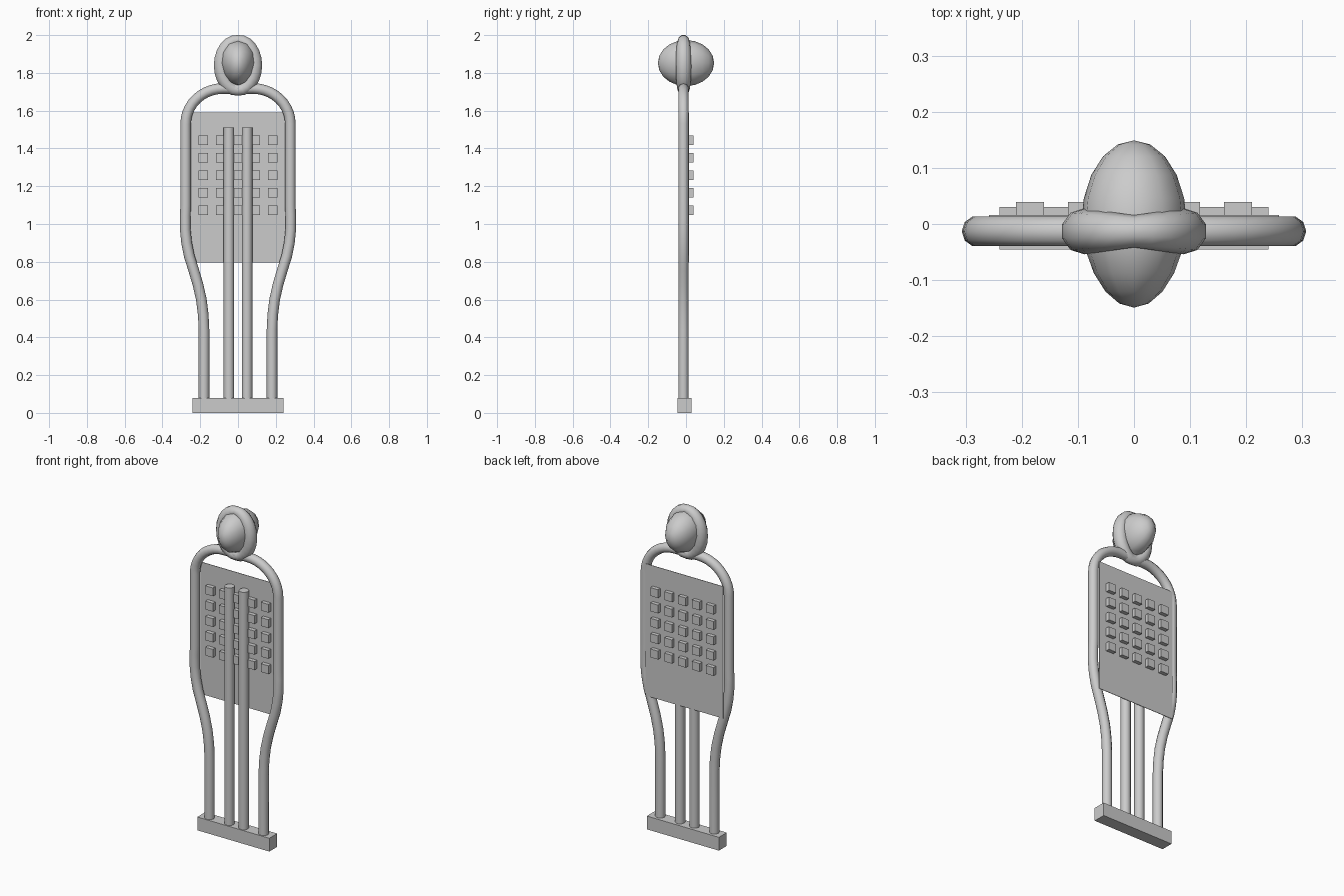
import bpy, bmesh, math

if "Cube" in bpy.data.objects:
    bpy.data.objects.remove(bpy.data.objects["Cube"])

Y = -0.013  # depth of the tube centre line


def smooth(ob, angle=40):
    bpy.ops.object.select_all(action='DESELECT')
    ob.select_set(True)
    bpy.context.view_layer.objects.active = ob
    bpy.ops.object.shade_smooth_by_angle(angle=math.radians(angle))


def tube(name, pts, radius, cyclic=False):
    """Round tube along (x, z, radius factor) points, turned into a mesh."""
    cu = bpy.data.curves.new(name, 'CURVE')
    cu.dimensions = '3D'
    cu.bevel_depth = radius
    cu.bevel_resolution = 3
    cu.use_fill_caps = not cyclic
    sp = cu.splines.new('POLY')
    sp.points.add(len(pts) - 1)
    for p, (x, z, f) in zip(sp.points, pts):
        p.co = (x, Y, z, 1)
        p.radius = f
    sp.use_cyclic_u = cyclic
    ob = bpy.data.objects.new(name, cu)
    bpy.context.collection.objects.link(ob)
    bpy.ops.object.select_all(action='DESELECT')
    ob.select_set(True)
    bpy.context.view_layer.objects.active = ob
    bpy.ops.object.convert(target='MESH')
    ob = bpy.context.view_layer.objects.active
    smooth(ob)
    return ob


def box(name, lo, hi):
    bpy.ops.mesh.primitive_cube_add(size=1, location=[(a + b) / 2 for a, b in zip(lo, hi)])
    ob = bpy.context.object
    ob.name = name
    ob.scale = [b - a for a, b in zip(lo, hi)]
    return ob


# base block
box("base", (-0.24, -0.045, 0), (0.24, 0.03, 0.08))

# outer frame: curved leg, straight side and shoulder arch, mirrored
side = [(0.18, 0.06), (0.18, 0.44), (0.184, 0.52), (0.194, 0.60), (0.212, 0.68),
        (0.236, 0.76), (0.258, 0.83), (0.272, 0.90), (0.279, 0.97), (0.279, 1.04),
        (0.277, 1.10)]
for i in range(11):
    a = math.radians(9 * i)
    side.append((0.08 + 0.197 * math.cos(a), 1.53 + 0.187 * math.sin(a)))
right = [(x, z, 1) for x, z in side]
left = [(-x, z, 1) for x, z in reversed(side)]
tube("outer_frame", right + left, 0.028)

# two centre poles
for s in (-1, 1):
    tube("centre_pole", [(s * 0.048, 0.06, 1), (s * 0.048, 1.51, 1)], 0.028)

# back panel (thin sheet)
box("panel", (-0.258, 0.013, 0.795), (0.258, 0.016, 1.59))

# grid of small cubes set through the panel
for r in range(5):
    for c in range(5):
        x, z = (c - 2) * 0.0925, 1.0725 + r * 0.0925
        box("panel_cube", (x - 0.025, -0.011, z - 0.025), (x + 0.025, 0.039, z + 0.025))

# head ring, thicker at the sides
ring = []
for i in range(24):
    a = 2 * math.pi * i / 24
    c, s = math.cos(a), math.sin(a)
    ring.append((0.089 * c, 1.84 + 0.133 * s, 0.70 + 0.30 * abs(c)))
tube("head_ring", ring, 0.041, cyclic=True)

# faceted egg-shaped head pushed through the ring, poles along y
bm = bmesh.new()
bmesh.ops.create_uvsphere(bm, u_segments=12, v_segments=10, radius=1)
for v in bm.verts:
    x, depth, up = v.co.x, v.co.z, v.co.y
    taper = 1 + 0.12 * up - 0.1 * max(0, -depth)
    v.co = (0.094 * x * taper, 0.149 * depth, 1.852 + 0.122 * up)
bmesh.ops.recalc_face_normals(bm, faces=bm.faces)
me = bpy.data.meshes.new("head")
bm.to_mesh(me)
bm.free()
head = bpy.data.objects.new("head", me)
bpy.context.collection.objects.link(head)
smooth(head)
